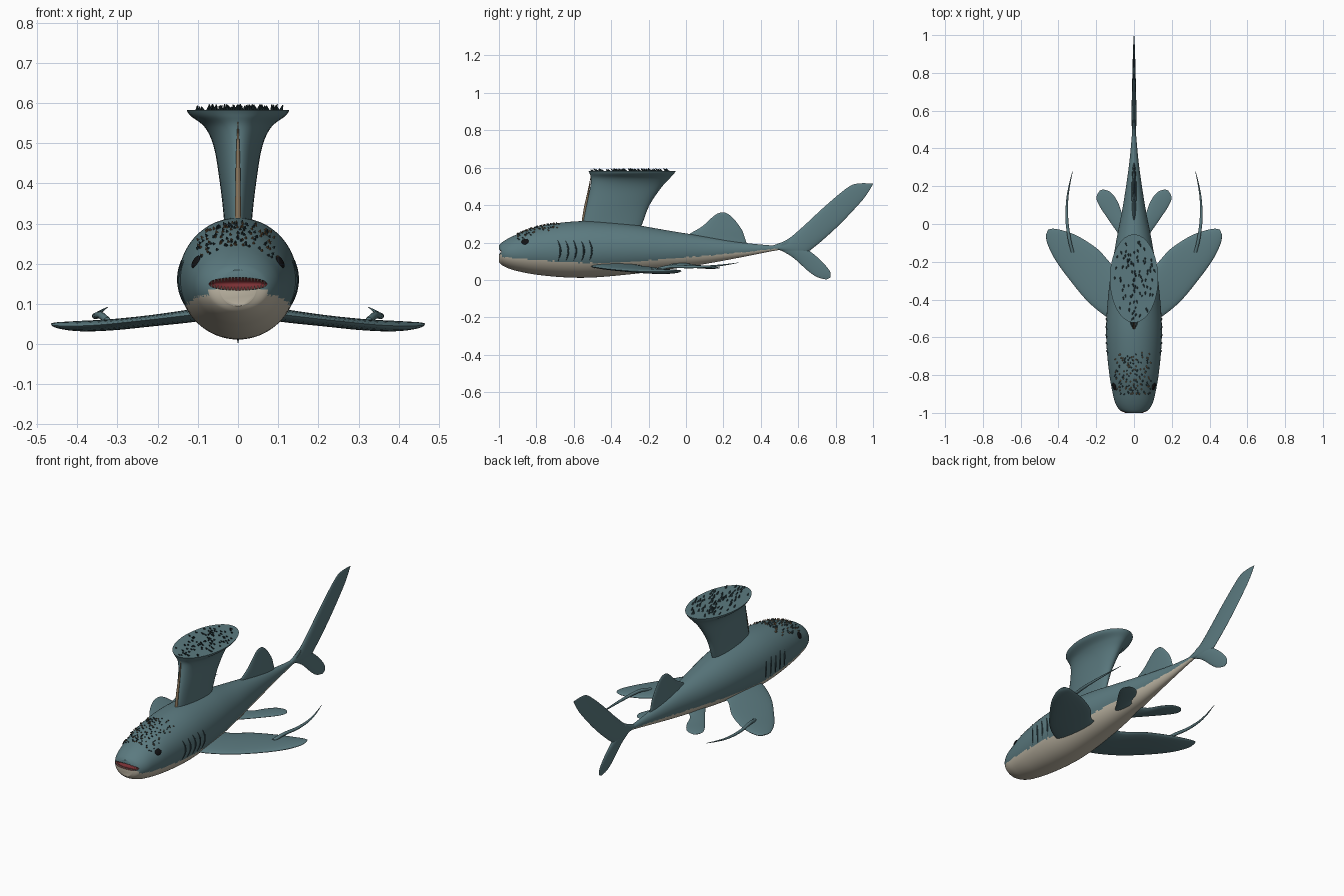
import bpy, bmesh, math, random
from mathutils import Vector, Matrix
from mathutils.bvhtree import BVHTree

random.seed(4)
if "Cube" in bpy.data.objects:
    bpy.data.objects.remove(bpy.data.objects["Cube"])


def material(name, r, g, b):
    m = bpy.data.materials.new(name)
    m.use_nodes = True
    m.diffuse_color = (r, g, b, 1)
    m.node_tree.nodes["Principled BSDF"].inputs["Base Color"].default_value = (r, g, b, 1)
    return m


SKIN = material("slate teal", .105, .195, .215)
BELLY = material("belly cream", .54, .49, .39)
MOUTH = material("mouth red", .2, .03, .035)
EYE = material("eye black", .006, .006, .007)
BRISTLE = material("dark bristle", .025, .05, .058)
BROWN = material("brown bristle", .2, .12, .06)
SPINE = material("spine tan", .24, .17, .1)
SLIT = material("gill slit", .03, .06, .07)
TOOTH = material("tooth", .45, .3, .25)


def shade(mesh):
    mesh.shade_smooth()
    mesh.set_sharp_from_angle(angle=math.radians(40))


def finish(name, bm, *mats):
    mesh = bpy.data.meshes.new(name)
    bm.to_mesh(mesh)
    bm.free()
    for m in mats:
        mesh.materials.append(m)
    shade(mesh)
    ob = bpy.data.objects.new(name, mesh)
    bpy.context.collection.objects.link(ob)
    return ob


def smooth(rows, steps):
    """Curve running through every row of numbers."""
    rows = [Vector(r) for r in rows]
    out = []
    for i in range(len(rows) - 1):
        a, b, c, d = (rows[min(max(i + k, 0), len(rows) - 1)] for k in (-1, 0, 1, 2))
        for s in range(steps):
            t = s / steps
            out.append(b + (c - a) * (t / 2) + (a * 2 - b * 5 + c * 4 - d) * (t * t / 2)
                       + (b * 3 - a - c * 3 + d) * (t ** 3 / 2))
    return out + [rows[-1]]


def loft(stations, axis, segs=24, steps=6):
    """Oval sections; each station is lead xyz, trail xyz, half thickness."""
    bm = bmesh.new()
    axis = Vector(axis)
    rings = []
    for row in smooth(stations, steps):
        lead, trail, thick = Vector(row[0:3]), Vector(row[3:6]), max(row[6], .0005)
        ring = []
        for k in range(segs):
            a = math.tau * k / segs
            ring.append(bm.verts.new((lead + trail) / 2 + (lead - trail) / 2 * math.cos(a)
                                     + axis * thick * math.sin(a)))
        rings.append(ring)
    for p, q in zip(rings, rings[1:]):
        for k in range(segs):
            n = (k + 1) % segs
            bm.faces.new((p[k], p[n], q[n], q[k]))
    bm.faces.new(rings[0])
    bm.faces.new(rings[-1])
    bmesh.ops.recalc_face_normals(bm, faces=bm.faces)
    return bm


def tube(points, side, axis, steps=6):
    """Round tapering rod; each point is x, y, z, radius."""
    side = Vector(side)
    rows = []
    for x, y, z, r in points:
        p = Vector((x, y, z))
        rows.append((*(p + side * r), *(p - side * r), r))
    return loft(rows, axis, 10, steps)


def cones(name, items, *mats):
    bm = bmesh.new()
    for pos, direction, radius, height in items:
        d = Vector(direction).normalized()
        m = Matrix.Translation(Vector(pos) + d * height / 2) @ d.to_track_quat('Z', 'Y').to_matrix().to_4x4()
        old = set(bm.faces)
        bmesh.ops.create_cone(bm, cap_ends=True, segments=6, radius1=radius,
                              radius2=radius * .25, depth=height, matrix=m)
        idx = random.randrange(len(mats))
        for f in bm.faces:
            if f not in old:
                f.material_index = idx
    return finish(name, bm, *mats)


# Body: y, half width, bottom, top
profile = [(-1, .045, .095, .185), (-.985, .075, .08, .2), (-.95, .098, .062, .222),
           (-.9, .112, .047, .245), (-.8, .13, .028, .283), (-.65, .145, .014, .308),
           (-.5, .146, .013, .314), (-.3, .128, .03, .298), (-.1, .096, .055, .265),
           (.1, .058, .085, .232), (.3, .028, .122, .2), (.45, .013, .152, .185), (.53, .008, .165, .182)]
bm = loft([(0, y, t, 0, y, b, w) for y, w, b, t in profile], (1, 0, 0), 96, 12)
bvh = BVHTree.FromBMesh(bm)


def belly_line(y):
    if y < -.5:
        return .09 + .035 * ((-.5 - y) / .5) ** 1.5
    return .09 + .068 * ((y + .5) / .9) ** 1.4


nose_cap = min(bm.faces, key=lambda f: f.calc_center_median().y)
cut = bmesh.ops.bisect_plane(bm, geom=[nose_cap] + nose_cap.edges[:] + nose_cap.verts[:],
                             plane_co=(0, 0, .135), plane_no=(0, 0, 1))
for f in bm.faces:
    c = f.calc_center_median()
    limit = .136 if c.y < -.985 else belly_line(c.y) + random.uniform(-.003, .003)
    f.material_index = 1 if c.z < limit else 0
body = finish("body", bm, SKIN, BELLY, MOUTH)

# Mouth opening carved out of the snout
bm = bmesh.new()
bmesh.ops.create_uvsphere(bm, u_segments=32, v_segments=16, radius=1,
                          matrix=Matrix.Translation((0, -1, .15)) @ Matrix.Diagonal((.076, .05, .016, 1)))
for f in bm.faces:
    f.material_index = 2
cutter = finish("mouth_cutter", bm, SKIN, BELLY, MOUTH)
cutter.hide_render = True
mod = body.modifiers.new("mouth", 'BOOLEAN')
mod.operation, mod.solver, mod.object = 'DIFFERENCE', 'EXACT', cutter
bpy.context.view_layer.update()
carved = bpy.data.meshes.new_from_object(body.evaluated_get(bpy.context.evaluated_depsgraph_get()))
body.modifiers.clear()
body.data = carved
shade(carved)
bpy.data.objects.remove(cutter)

# Teeth along both jaws
teeth = []
for i in range(17):
    x = -.066 + .132 * i / 16
    h = .016 * math.sqrt(1 - (x / .076) ** 2)
    for s in (-1, 1):
        hit = bvh.ray_cast(Vector((x, -2, .15 + s * h)), Vector((0, 1, 0)))[0]
        if hit:
            teeth.append(((x, hit.y + .006, .15 + s * h), (0, 0, -s), .0032, .009))
cones("teeth", teeth, TOOTH)

# Flared brush fin: z, front y, back y, half width
brush = [(.26, -.56, -.25, .034), (.31, -.553, -.23, .035), (.4, -.532, -.195, .045), (.49, -.513, -.135, .06),
         (.54, -.507, -.09, .083), (.568, -.515, -.064, .118), (.583, -.522, -.055, .128)]
finish("brush_fin", loft([(0, f, z, 0, b, z, w) for z, f, b, w in brush], (1, 0, 0), 48), SKIN)
finish("brush_spine", tube([(0, -.553, .29, .008), (0, -.54, .38, .007), (0, -.522, .47, .005),
                            (0, -.508, .555, .001)], (0, 1, 0), (1, 0, 0)), SPINE)
spikes = []
for i in range(85):
    a, r = random.uniform(0, math.tau), math.sqrt(random.random()) * .93
    spikes.append(((.125 * r * math.cos(a), -.288 + .23 * r * math.sin(a), .579),
                   (random.uniform(-.3, .3), -.7, .8), .0055, random.uniform(.014, .024)))
cones("brush_bristles", spikes, BRISTLE)

# Bristle patch on the head
spikes = []
for i in range(150):
    x, y = random.uniform(-.1, .1), random.uniform(-.9, -.68)
    hit, normal, *_ = bvh.ray_cast(Vector((x, y, 1)), Vector((0, 0, -1)))
    if hit and normal.z > .5:
        spikes.append((hit - normal * .002, normal + Vector((0, -.6, 0)), .0042, .01))
cones("head_bristles", spikes, BROWN, BRISTLE)

# Single fins on the centre line: y, z of leading edge, y, z of trailing edge, half thickness
centre_fins = {
    "rear_dorsal_fin": [(.0, .22, .33, .18, .014), (.02, .246, .318, .215, .012), (.085, .285, .3, .265, .01),
                        (.135, .33, .265, .315, .007), (.165, .353, .235, .345, .005), (.19, .361, .212, .359, .001)],
    "tail_upper_lobe": [(.46, .183, .5, .16, .011), (.54, .215, .62, .14, .013), (.62, .28, .685, .175, .012),
                        (.75, .4, .81, .285, .009), (.87, .498, .92, .4, .006), (.93, .516, .965, .455, .004),
                        (1, .515, .999, .51, .001)],
    "tail_lower_lobe": [(.48, .17, .56, .22, .011), (.565, .125, .66, .155, .011), (.65, .05, .725, .1, .008),
                        (.7, .016, .77, .045, .005), (.75, .002, .772, .012, .001)],
}
for name, rows in centre_fins.items():
    finish(name, loft([(0, a, b, 0, c, d, t) for a, b, c, d, t in rows], (1, 0, 0)), SKIN)

# Paired fins: lead x, lead y, trail x, trail y, z, half thickness
pectoral = [(.06, -.53, .05, -.22, .08, .016), (.14, -.495, .1, -.23, .07, .016), (.245, -.41, .19, -.135, .058, .014),
            (.345, -.29, .29, -.068, .048, .014), (.42, -.185, .365, -.038, .045, .013),
            (.46, -.1, .425, -.025, .047, .008), (.465, -.055, .455, -.03, .051, .002)]
pelvic = [(.04, -.12, .03, .02, .085, .009), (.085, -.05, .06, .05, .077, .009), (.14, .03, .085, .115, .07, .008),
          (.18, .09, .12, .165, .066, .007), (.198, .13, .16, .182, .064, .004), (.196, .155, .182, .176, .063, .001)]
for side, s in (("left", 1), ("right", -1)):
    for name, rows in (("pectoral_fin", pectoral), ("pelvic_fin", pelvic)):
        finish(f"{side}_{name}", loft([(s * a, b, z, s * c, d, z, t) for a, b, c, d, z, t in rows],
                                      (0, 0, 1)), SKIN)
    # Whip trailing from the pectoral fin
    whip = [(.325, -.15, .058, .009), (.342, -.08, .072, .009), (.355, .02, .07, .008),
            (.354, .12, .072, .006), (.343, .2, .08, .004), (.325, .28, .092, .001)]
    finish(f"{side}_fin_whip", tube([(s * x, y, z, r) for x, y, z, r in whip], (0, 0, 1), (1, 0, 0)), SKIN)
    # Eye
    hit, normal, *_ = bvh.ray_cast(Vector((s, -.86, .205)), Vector((-s, 0, 0)))
    bm = bmesh.new()
    bmesh.ops.create_uvsphere(bm, u_segments=24, v_segments=12, radius=1,
                              matrix=Matrix.Translation(hit) @ normal.to_track_quat('Z', 'Y').to_matrix().to_4x4()
                              @ Matrix.Diagonal((.02, .017, .006, 1)))
    finish(f"{side}_eye", bm, EYE)
    # Gill slits
    for g in range(5):
        path = []
        for k in range(7):
            t = k / 6
            y = -.685 + .042 * g + .014 * math.sin(math.pi * t)
            hit = bvh.ray_cast(Vector((s, y, .1 + .11 * t)), Vector((-s, 0, 0)))[0]
            path.append((*hit, .001 + .0035 * math.sin(math.pi * t)))
        finish(f"{side}_gill_slit_{g + 1}", tube(path, (0, 1, 0), (1, 0, 0), 3), SLIT)
